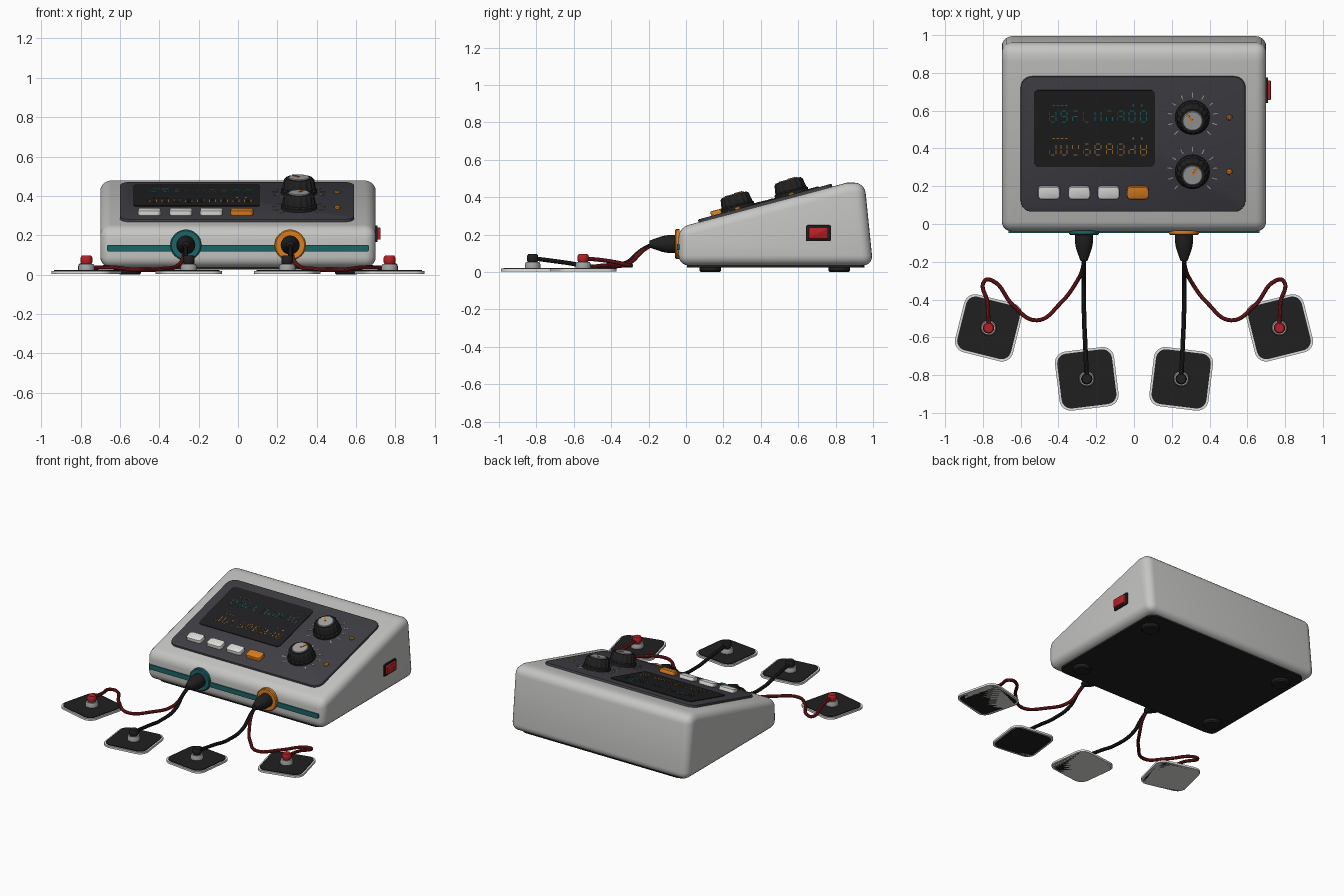
import bpy, bmesh, math, random
from mathutils import Matrix, Vector

cube = bpy.data.objects.get("Cube")
if cube:
    bpy.data.objects.remove(cube, do_unlink=True)
random.seed(4)


def material(name, r, g, b):
    m = bpy.data.materials.new(name)
    m.use_nodes = True
    m.diffuse_color = (r, g, b, 1)
    node = next(n for n in m.node_tree.nodes if n.type == 'BSDF_PRINCIPLED')
    node.inputs["Base Color"].default_value = (r, g, b, 1)
    node.inputs["Roughness"].default_value = 0.6
    return m


SHELL = material("shell grey", 0.56, 0.56, 0.55)
WHITE = material("button white", 0.74, 0.74, 0.72)
PANEL = material("panel charcoal", 0.052, 0.05, 0.06)
BLACK = material("black", 0.014, 0.014, 0.015)
TEAL = material("teal", 0.012, 0.13, 0.13)
ORANGE = material("orange", 0.70, 0.21, 0.015)
AMBER = material("dim amber", 0.35, 0.16, 0.03)
RED = material("red", 0.45, 0.015, 0.02)
WIRE_RED = material("wire red", 0.22, 0.012, 0.016)
METAL = material("metal grey", 0.36, 0.36, 0.36)


def move(x, y, z):
    return Matrix.Translation((x, y, z))


def rot(deg, axis):
    return Matrix.Rotation(math.radians(deg), 4, axis)


def finish(name, mesh, mat, matrix=Matrix()):
    mesh.materials.append(mat)
    ob = bpy.data.objects.new(name, mesh)
    bpy.context.collection.objects.link(ob)
    ob.matrix_world = matrix
    bpy.ops.object.select_all(action='DESELECT')
    ob.select_set(True)
    bpy.context.view_layer.objects.active = ob
    bpy.ops.object.shade_smooth_by_angle(angle=math.radians(35))
    return ob


def from_bmesh(name, bm, mat, matrix=Matrix()):
    bmesh.ops.recalc_face_normals(bm, faces=bm.faces)
    mesh = bpy.data.meshes.new(name)
    bm.to_mesh(mesh)
    bm.free()
    return finish(name, mesh, mat, matrix)


def slab(name, w, d, h, radius, mat, matrix, bevel=0.0):
    """Rounded rectangle standing on its local z = 0."""
    bm = bmesh.new()
    pts = []
    for i, (sx, sy) in enumerate(((1, 1), (-1, 1), (-1, -1), (1, -1))):
        for k in range(7):
            a = math.radians(90 * i + 15 * k)
            pts.append((sx * (w / 2 - radius) + radius * math.cos(a),
                        sy * (d / 2 - radius) + radius * math.sin(a), 0))
    face = bm.faces.new([bm.verts.new(p) for p in pts])
    ext = bmesh.ops.extrude_face_region(bm, geom=[face])["geom"]
    top = [v for v in ext if isinstance(v, bmesh.types.BMVert)]
    bmesh.ops.translate(bm, verts=top, vec=(0, 0, h))
    if bevel:
        rim = [e for e in bm.edges if all(v.co.z > h * 0.9 for v in e.verts)]
        bmesh.ops.bevel(bm, geom=rim, offset=bevel, segments=2, profile=0.5, affect='EDGES')
    return from_bmesh(name, bm, mat, matrix)


def lathe(name, profile, mat, matrix, n=32, rib=0.0):
    """Spin (radius, height) points about local z, capping both ends."""
    bm = bmesh.new()
    rings = []
    for r, z in profile:
        ring = []
        for i in range(n):
            a = math.tau * i / n
            q = r * (1 - rib * (i % 4 > 1))
            ring.append(bm.verts.new((q * math.cos(a), q * math.sin(a), z)))
        rings.append(ring)
    for lo, hi in zip(rings, rings[1:]):
        for i in range(n):
            j = (i + 1) % n
            bm.faces.new((lo[i], lo[j], hi[j], hi[i]))
    bm.faces.new(rings[0][::-1])
    bm.faces.new(rings[-1])
    return from_bmesh(name, bm, mat, matrix)


def wire(name, points, radius, mat):
    cu = bpy.data.curves.new(name, 'CURVE')
    cu.dimensions = '3D'
    cu.bevel_depth, cu.bevel_resolution, cu.resolution_u = radius, 3, 8
    cu.use_fill_caps = True
    sp = cu.splines.new('BEZIER')
    sp.bezier_points.add(len(points) - 1)
    for bp, p in zip(sp.bezier_points, points):
        bp.co = p
        bp.handle_left_type = bp.handle_right_type = 'AUTO'
    tmp = bpy.data.objects.new(name + "_path", cu)
    bpy.context.collection.objects.link(tmp)
    bpy.context.view_layer.update()
    mesh = bpy.data.meshes.new_from_object(tmp.evaluated_get(bpy.context.evaluated_depsgraph_get()))
    bpy.data.objects.remove(tmp, do_unlink=True)
    mesh.materials.clear()
    return finish(name, mesh, mat)


def bars(name, rects, h, mat, matrix):
    """Many thin flat boxes (x, y, width, depth, angle) in one mesh."""
    bm = bmesh.new()
    for x, y, w, d, a in rects:
        m = move(x, y, h / 2) @ Matrix.Rotation(a, 4, 'Z') @ Matrix.Diagonal((w, d, h, 1))
        bmesh.ops.create_cube(bm, size=1, matrix=m)
    return from_bmesh(name, bm, mat, matrix)


# Wedge-shaped housing
bm = bmesh.new()
side = [(-0.04, 0.035), (-0.04, 0.238), (0.86, 0.478), (0.955, 0.478), (1.0, 0.035)]
face = bm.faces.new([bm.verts.new((-0.7, y, z)) for y, z in side])
ext = bmesh.ops.extrude_face_region(bm, geom=[face])["geom"]
bmesh.ops.translate(bm, vec=(1.4, 0, 0), verts=[v for v in ext if isinstance(v, bmesh.types.BMVert)])
bmesh.ops.recalc_face_normals(bm, faces=bm.faces)
edges = [e for e in bm.edges if e.calc_face_angle() > 0.5]
bmesh.ops.bevel(bm, geom=edges, offset=0.055, segments=5, profile=0.5, affect='EDGES')
from_bmesh("housing", bm, SHELL)

# Base plate and feet
slab("base_plate", 1.3, 0.95, 0.03, 0.06, BLACK, move(0, 0.48, 0.025))
for x in (-0.55, 0.55):
    for y in (0.13, 0.82):
        lathe("foot", [(0.05, 0), (0.058, 0.008), (0.058, 0.03)], BLACK, move(x, y, 0))


# Sloping control panel
def on_slope(x, y, lift=0.015):
    return move(x, y, 0.25 + 0.267 * (y - 0.005)) @ rot(15, 'X') @ move(0, 0, lift)


slab("control_panel", 1.19, 0.74, 0.03, 0.06, PANEL, on_slope(-0.005, 0.425, -0.015), 0.005)
slab("screen", 0.64, 0.42, 0.005, 0.025, BLACK, on_slope(-0.21, 0.51))

# Screen readouts made of short segments
for label, y, mat in (("upper", 0.575, TEAL), ("lower", 0.4, AMBER)):
    rects = []
    for i in range(9):
        x = -0.225 + i * 0.06
        for sx in (-0.016, 0.016):
            for sy in (-0.014, 0.014):
                if random.random() < 0.8:
                    rects.append((x + sx, sy, 0.005, 0.02, 0))
        for sy in (-0.03, 0, 0.03):
            if random.random() < 0.5:
                rects.append((x, sy, 0.02, 0.004, 0))
    rects += [(-0.22 + k * 0.022, 0.06, 0.014, 0.004, 0) for k in range(4)]
    rects += [(0.2 + k * 0.045, 0.06, 0.008, 0.012, 0) for k in range(2)]
    bars(label + "_readout", rects, 0.002, mat, on_slope(-0.205, y, 0.0195))

# Push buttons
for i, x in enumerate((-0.45, -0.29, -0.135, 0.02)):
    slab("push_button", 0.115, 0.068, 0.024, 0.02, ORANGE if i == 3 else WHITE,
         on_slope(x, 0.172), 0.006)

# Knobs with dial ticks and indicator lamps
for y, turn, lamp in ((0.57, 40, AMBER), (0.282, -30, ORANGE)):
    base = on_slope(0.31, y)
    lathe("knob_skirt", [(0.092, 0), (0.092, 0.016), (0.082, 0.024)], BLACK, base)
    lathe("knob_grip", [(0.086, 0.02), (0.078, 0.068), (0.068, 0.078)], BLACK, base, 64, 0.06)
    lathe("knob_cap", [(0.054, 0.07), (0.054, 0.08), (0.05, 0.083)], METAL, base)
    bars("knob_pointer", [(0, 0.026, 0.012, 0.046, 0)], 0.004, ORANGE,
         base @ rot(turn, 'Z') @ move(0, 0, 0.082))
    ticks = []
    for k in range(11):
        a = math.radians(-135 + 27 * k)
        ticks.append((-0.122 * math.sin(a), 0.122 * math.cos(a), 0.006, 0.026, a))
    bars("dial_ticks", ticks, 0.002, METAL, base)
    lathe("indicator_lamp", [(0.016, 0), (0.015, 0.008), (0.008, 0.013)], lamp,
          on_slope(0.505, y - 0.002), 16)

# Rocker switch on the side
switch = move(0.695, 0.708, 0.208) @ rot(90, 'Y')
slab("switch_frame", 0.085, 0.135, 0.015, 0.01, BLACK, switch, 0.003)
slab("switch_rocker", 0.062, 0.105, 0.03, 0.006, RED, switch, 0.006)

# Front stripe
slab("front_stripe", 1.33, 0.034, 0.012, 0.008, TEAL, move(0, -0.036, 0.134) @ rot(90, 'X'))

# Sockets, plugs, leads and electrode pads, mirrored left and right
for s, ring in ((-1, TEAL), (1, ORANGE)):
    front = move(s * 0.265, -0.035, 0.15) @ rot(90, 'X')
    lathe("socket_ring", [(0.079, 0), (0.079, 0.018), (0.073, 0.023)], ring, front)
    lathe("plug", [(0.048, 0.02), (0.048, 0.06), (0.043, 0.09), (0.026, 0.14), (0.018, 0.16)],
          BLACK, front)

    red_path = [(0.265, -0.18, 0.148), (0.27, -0.23, 0.115), (0.3, -0.3, 0.05), (0.39, -0.42, 0.028),
                (0.515, -0.51, 0.024), (0.64, -0.43, 0.036), (0.75, -0.3, 0.035),
                (0.79, -0.3, 0.036), (0.775, -0.42, 0.06), (0.77, -0.55, 0.074)]
    black_path = [(0.265, -0.18, 0.148), (0.267, -0.24, 0.115), (0.266, -0.32, 0.05),
                  (0.264, -0.5, 0.03), (0.258, -0.64, 0.05), (0.25, -0.82, 0.074)]
    wire("red_lead", [(s * x, y, z) for x, y, z in red_path], 0.011, WIRE_RED)
    wire("black_lead", [(s * x, y, z) for x, y, z in black_path], 0.012, BLACK)

    for x, y, turn, stud in ((0.77, -0.55, 14, RED), (0.25, -0.82, -7, BLACK)):
        at = move(s * x, y, 0.004) @ rot(s * turn, 'Z')
        slab("electrode_backing", 0.315, 0.315, 0.014, 0.06, WHITE, at)
        slab("electrode_pad", 0.292, 0.292, 0.019, 0.052, BLACK, at)
        lathe("snap_base", [(0.042, 0.015), (0.042, 0.036), (0.036, 0.05)], METAL, at)
        lathe("snap_stud", [(0.024, 0.045), (0.03, 0.058), (0.03, 0.082), (0.024, 0.092)], stud, at)
